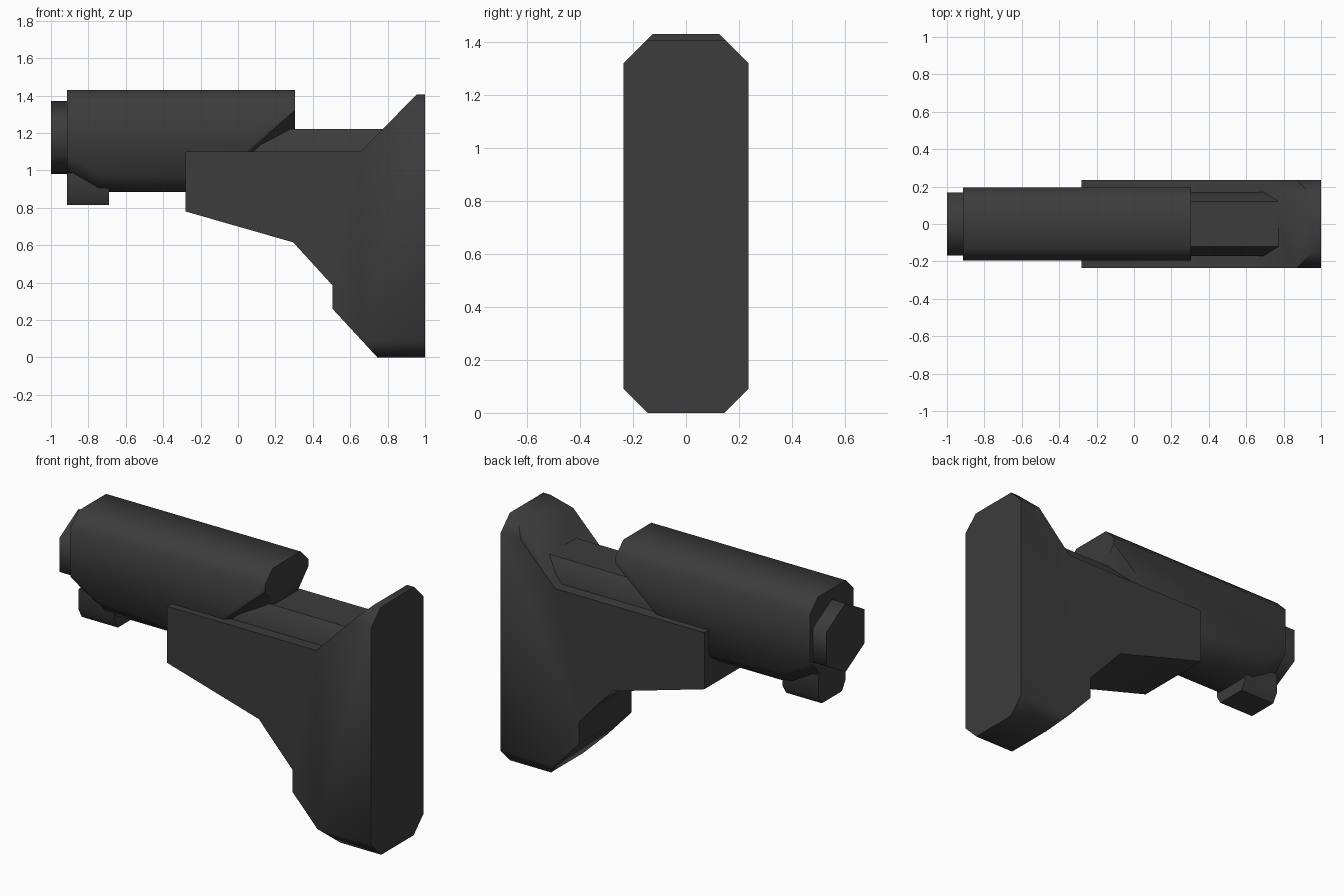
import bpy, bmesh, math
from mathutils import Vector

if "Cube" in bpy.data.objects:
    bpy.data.objects.remove(bpy.data.objects["Cube"])

mat = bpy.data.materials.new("charcoal_polymer")
mat.diffuse_color = (0.045, 0.045, 0.045, 1)
mat.use_nodes = True
mat.node_tree.nodes["Principled BSDF"].inputs["Base Color"].default_value = mat.diffuse_color


def finish(name, bm, angle=50):
    bmesh.ops.recalc_face_normals(bm, faces=bm.faces)
    me = bpy.data.meshes.new(name)
    bm.to_mesh(me)
    bm.free()
    ob = bpy.data.objects.new(name, me)
    bpy.context.collection.objects.link(ob)
    me.materials.append(mat)
    bpy.ops.object.select_all(action='DESELECT')
    bpy.context.view_layer.objects.active = ob
    ob.select_set(True)
    bpy.ops.object.shade_smooth_by_angle(angle=math.radians(angle))
    return ob


def extrude(points, offset):
    """Solid from a planar outline pushed along offset."""
    bm = bmesh.new()
    face = bm.faces.new([bm.verts.new(p) for p in points])
    res = bmesh.ops.extrude_face_region(bm, geom=[face], use_keep_orig=True)
    verts = [v for v in res["geom"] if isinstance(v, bmesh.types.BMVert)]
    bmesh.ops.translate(bm, vec=offset, verts=verts)
    bmesh.ops.recalc_face_normals(bm, faces=bm.faces)
    return bm


def slice_off(bm, co, no):
    """Cut away everything beyond a plane and cap the cut."""
    res = bmesh.ops.bisect_plane(bm, geom=bm.verts[:] + bm.edges[:] + bm.faces[:],
                                 plane_co=co, plane_no=no, clear_outer=True)
    edges = [e for e in res["geom_cut"] if isinstance(e, bmesh.types.BMEdge)]
    bmesh.ops.holes_fill(bm, edges=[e for e in edges if e.is_boundary], sides=0)


def hull(name, half_points):
    """Convex solid from points mirrored across y = 0."""
    bm = bmesh.new()
    for x, y, z in half_points:
        for s in (-1, 1):
            bm.verts.new((x, s * y, z))
    bmesh.ops.convex_hull(bm, input=bm.verts)
    bmesh.ops.dissolve_limit(bm, angle_limit=0.01, verts=bm.verts, edges=bm.edges)
    return finish(name, bm)


# Shoulder stock: side profile with chamfered top and bottom corners
W = 0.235
profile = [(-0.28, 1.10), (0.655, 1.10), (0.955, 1.405), (1.0, 1.405), (1.0, 0.0),
           (0.745, 0.0), (0.505, 0.26), (0.505, 0.385), (0.295, 0.615), (-0.28, 0.78)]
bm = extrude([(x, -W, z) for x, z in profile], Vector((0, 2 * W, 0)))
for s in (-1, 1):
    slice_off(bm, (0, s * W, 1.32), (0, s, 1))
    slice_off(bm, (0, s * W, 0.09), (0, s, -1))
finish("shoulder_stock", bm)

# Upper housing: chamfered body with raked rear underside
bottom = [(-0.915, 0.985), (-0.745, 0.885), (-0.08, 0.885), (0.305, 1.22)]
side = [(-0.915, 1.085), (-0.745, 0.985), (-0.12, 0.955), (0.305, 1.32)]
pts = [(x, 0.10, z) for x, z in bottom] + [(x, 0.195, z) for x, z in side]
for x in (-0.915, 0.305):
    pts += [(x, 0.125, 1.43), (x, 0.195, 1.36)]
hull("upper_housing", pts)

# Slide rail between the housing and the butt
hull("slide_rail", [(x, y, z) for x in (-0.2, 0.85)
                    for y, z in ((0.12, 1.22), (0.17, 1.14), (0.17, 0.95), (0.12, 0.90))])

# Hexagonal tube end at the front
ring = [(-1.0, 0.195 * math.sin(a), 1.175 + 0.195 * math.cos(a))
        for a in (i * math.pi / 3 for i in range(6))]
finish("tube_end", extrude(ring, Vector((0.2, 0, 0))), 65)

# Latch block under the front of the housing
hull("latch_block", [(x, y, z) for x in (-0.915, -0.69)
                     for y, z in ((0.12, 0.985), (0.12, 0.865), (0.09, 0.815))])
